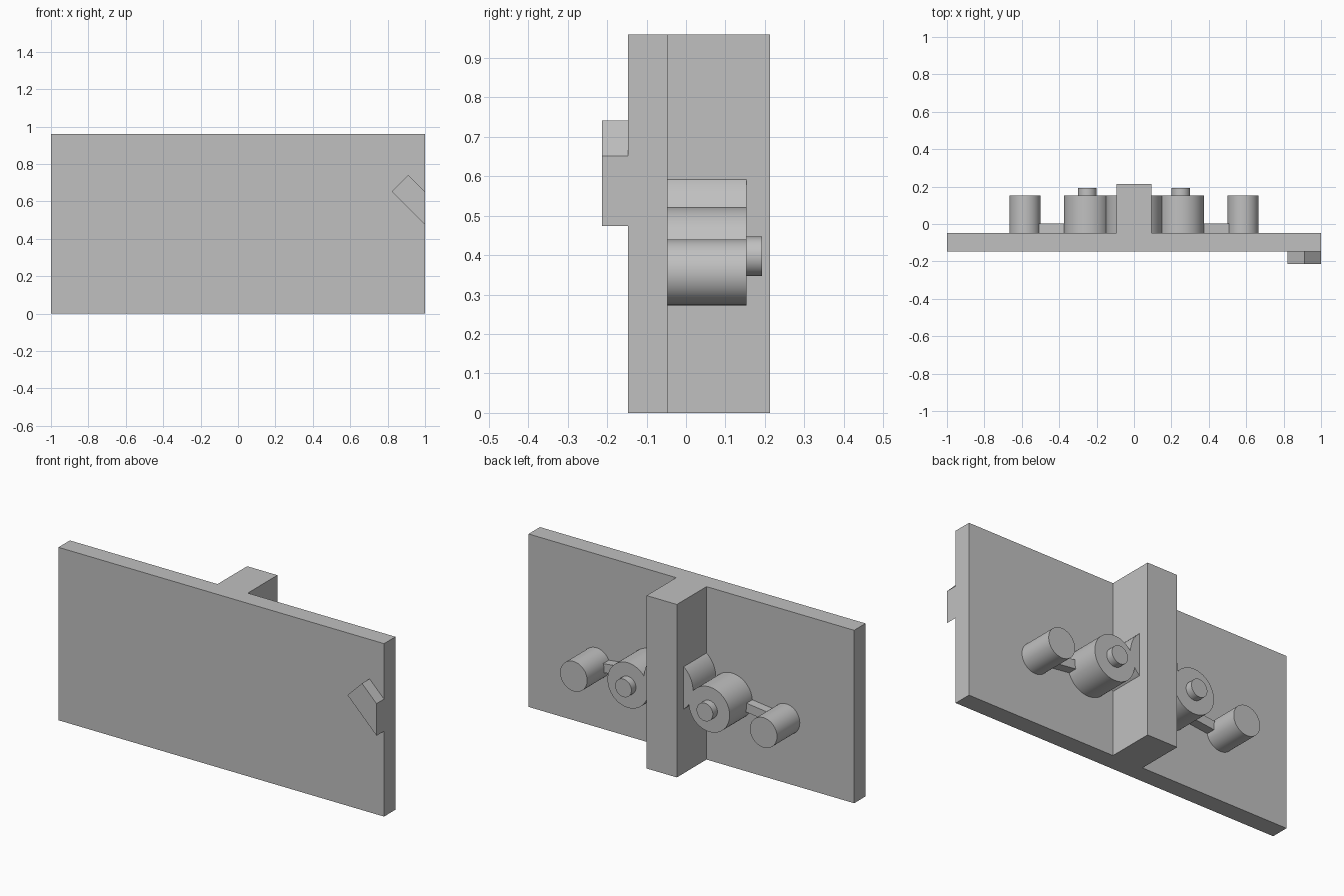
import bpy, bmesh, math

if "Cube" in bpy.data.objects:
    bpy.data.objects.remove(bpy.data.objects["Cube"])

grey = bpy.data.materials.new("light grey")
grey.diffuse_color = (0.53, 0.53, 0.53, 1)
grey.use_nodes = True
grey.node_tree.nodes["Principled BSDF"].inputs["Base Color"].default_value = grey.diffuse_color

BACK = -0.047   # rear face of the panel, where the rear parts attach


def prism(name, profile, y0, y1, smooth=False):
    """Extrude an (x, z) outline along y."""
    bm = bmesh.new()
    face = bm.faces.new([bm.verts.new((x, y0, z)) for x, z in profile])
    ext = bmesh.ops.extrude_face_region(bm, geom=[face])
    verts = [g for g in ext["geom"] if isinstance(g, bmesh.types.BMVert)]
    bmesh.ops.translate(bm, verts=verts, vec=(0, y1 - y0, 0))
    bmesh.ops.recalc_face_normals(bm, faces=bm.faces)
    mesh = bpy.data.meshes.new(name)
    bm.to_mesh(mesh)
    bm.free()
    mesh.materials.append(grey)
    obj = bpy.data.objects.new(name, mesh)
    bpy.context.collection.objects.link(obj)
    if smooth:
        bpy.ops.object.select_all(action='DESELECT')
        obj.select_set(True)
        bpy.context.view_layer.objects.active = obj
        bpy.ops.object.shade_smooth_by_angle(angle=math.radians(30))
    return obj


def box(name, x0, x1, z0, z1, y0, y1):
    return prism(name, [(x0, z0), (x1, z0), (x1, z1), (x0, z1)], y0, y1)


def drum(name, x, z, r, y0, y1, n=64):
    ring = [(x + r * math.cos(2 * math.pi * i / n),
             z + r * math.sin(2 * math.pi * i / n)) for i in range(n)]
    return prism(name, ring, y0, y1, smooth=True)


# Main panel and the upright rib on its rear
box("panel", -1, 1, 0, 0.96, -0.147, BACK)
box("rib", -0.093, 0.093, 0, 0.96, BACK, 0.213)

# Tilted square handle on the front, trimmed at the panel edge
prism("handle", [(0.822, 0.652), (0.911, 0.741), (1, 0.652), (1, 0.474)],
      -0.213, -0.147)

# Central drum, partly enclosed by the rib
drum("central_drum", 0, 0.474, 0.15, BACK, 0.153)

# Mirrored drums, knobs and connecting bars
for side, s in (("left", -1), ("right", 1)):
    drum(side + "_inner_drum", s * 0.25, 0.397, 0.125, BACK, 0.153)
    drum(side + "_knob", s * 0.25, 0.397, 0.05, 0.153, 0.193)
    drum(side + "_outer_drum", s * 0.583, 0.357, 0.083, BACK, 0.153)
    prism(side + "_link_bar",
          [(s * 0.30, 0.366), (s * 0.55, 0.336),
           (s * 0.55, 0.386), (s * 0.30, 0.416)], BACK, 0.003)
